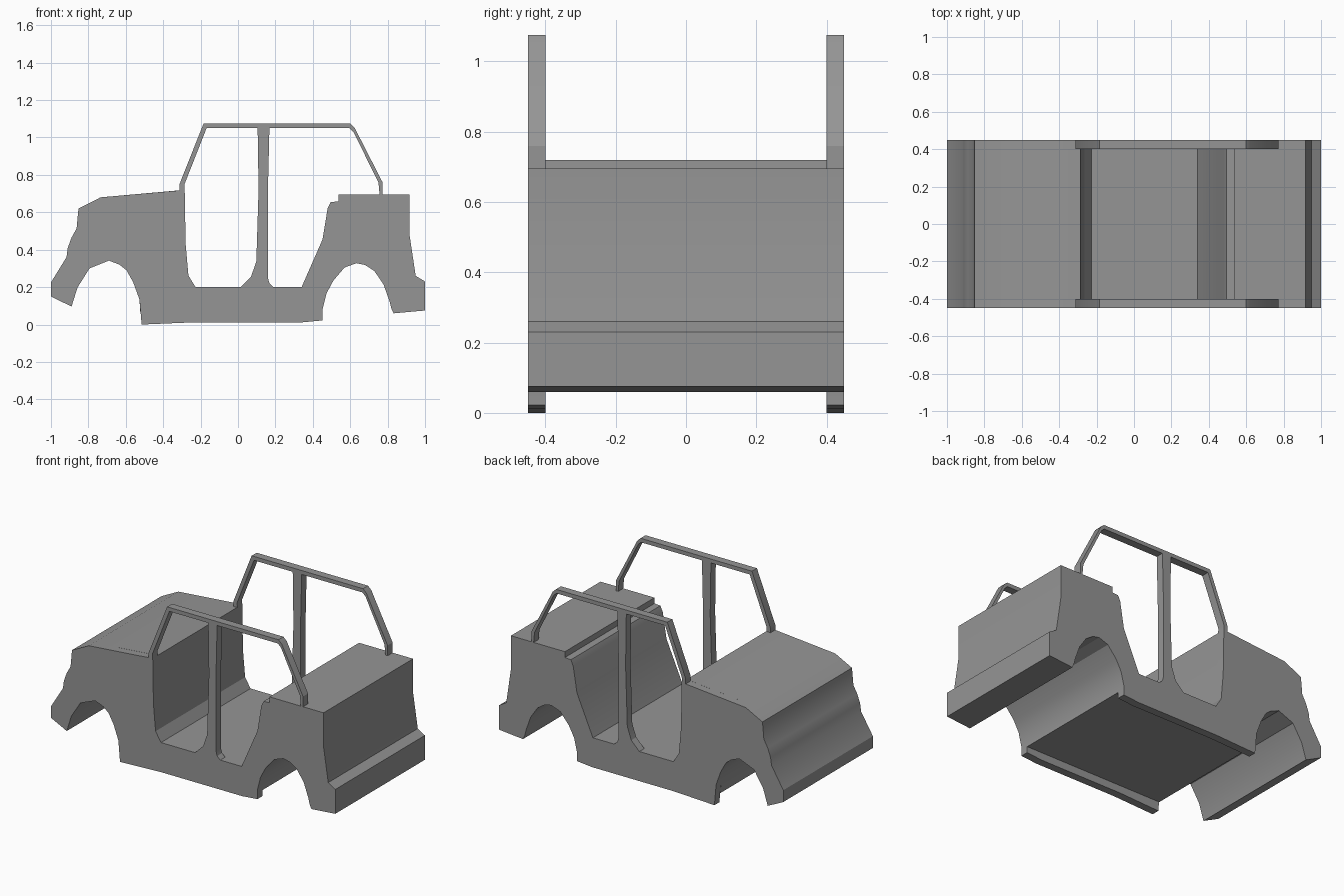
import bpy
import bmesh
from math import radians

default_cube = bpy.data.objects.get("Cube")
if default_cube:
    bpy.data.objects.remove(default_cube, do_unlink=True)

paint = bpy.data.materials.new("plain grey")
paint.use_nodes = True
grey = (0.3, 0.3, 0.3, 1)
paint.diffuse_color = grey
paint.node_tree.nodes["Principled BSDF"].inputs["Base Color"].default_value = grey


def extruded_profile(name, loops, centre_y, width):
    """Fill side-on outlines (the later ones are holes) and give them a width."""
    curve = bpy.data.curves.new(name + "_profile", "CURVE")
    curve.dimensions = "2D"
    curve.fill_mode = "BOTH"
    curve.extrude = width / 2
    for points in loops:
        spline = curve.splines.new("POLY")
        spline.points.add(len(points) - 1)
        for target, (x, z) in zip(spline.points, points):
            target.co = (x, z, 0, 1)
        spline.use_cyclic_u = True

    # Turn the filled curve into a welded mesh standing upright
    helper = bpy.data.objects.new(name + "_helper", curve)
    bpy.context.collection.objects.link(helper)
    bpy.context.view_layer.update()
    depsgraph = bpy.context.evaluated_depsgraph_get()
    mesh = bpy.data.meshes.new_from_object(helper.evaluated_get(depsgraph))
    bpy.data.objects.remove(helper, do_unlink=True)
    bm = bmesh.new()
    bm.from_mesh(mesh)
    bmesh.ops.remove_doubles(bm, verts=bm.verts, dist=0.0001)
    for vert in bm.verts:
        x, z, depth = vert.co
        vert.co = (x, centre_y - depth, z)
    bmesh.ops.recalc_face_normals(bm, faces=bm.faces)
    for face in bm.faces:
        face.material_index = 0
    bm.to_mesh(mesh)
    bm.free()
    mesh.name = name
    mesh.materials.clear()
    mesh.materials.append(paint)

    part = bpy.data.objects.new(name, mesh)
    bpy.context.collection.objects.link(part)
    bpy.ops.object.select_all(action="DESELECT")
    part.select_set(True)
    bpy.context.view_layer.objects.active = part
    bpy.ops.object.shade_smooth_by_angle(angle=radians(25))
    return part


# Nose and bonnet, from the front bumper back to the windscreen
nose = [(-1, .15), (-1, .225), (-.917, .36), (-.91, .41), (-.89, .465),
        (-.863, .513), (-.853, .62), (-.735, .68)]

# Windscreen pillar, roof rail and rear pillar
roof_frame = [(-.313, .717), (-.313, .75), (-.184, 1.075), (.6, 1.075),
              (.623, 1.053), (.773, .76), (.773, .695)]

# Tail, from the rear deck down to the bumper
tail = [(.917, .695), (.917, .48), (.95, .26), (1, .23), (1, .075), (.832, .06)]

# Wheel arches, running from the back of the body to the front
rear_arch = [(.82, .085), (.81, .125), (.778, .214), (.73, .285), (.68, .318),
             (.634, .328), (.57, .305), (.51, .235), (.473, .166), (.452, .08)]
front_arch = [(-.527, .134), (-.56, .225), (-.596, .29), (-.634, .32),
              (-.69, .342), (-.794, .3), (-.858, .198), (-.89, .096)]
sill = [(.452, .022), (.345, .012), (-.23, .012), (-.515, 0)]

# Edges shared by the door openings and the cabin interior
dash_edge = [(-.285, .72), (-.28, .43), (-.265, .262), (-.227, .2)]
seat_edge = [(.34, .2), (.452, .455), (.479, .62), (.495, .655),
             (.537, .658), (.537, .695)]

front_door = dash_edge + [(.013, .2), (.07, .257), (.098, .337), (.11, .72),
                          (.105, 1.05), (-.168, 1.05), (-.286, .75)]
rear_door = seat_edge + [(.757, .695), (.751, .76), (.617, 1.03), (.596, 1.05),
                         (.168, 1.05), (.16, .72), (.16, .25), (.168, .22), (.19, .2)]

# Two side panels with open doorways
panel_outline = nose + roof_frame + tail + rear_arch + sill + front_arch
half_width = 0.45
thickness = 0.05
for name, side in (("near_side_panel", -1), ("far_side_panel", 1)):
    extruded_profile(name, [panel_outline, front_door, rear_door],
                     side * (half_width - thickness / 2), thickness)

# Solid centre: bonnet, cabin floor, rear deck and wheel wells
floor_underside = [(.452, .06), (-.522, .06)]
body_outline = nose + dash_edge + seat_edge + tail + rear_arch + floor_underside + front_arch
extruded_profile("centre_body", [body_outline], 0, 2 * (half_width - thickness))
